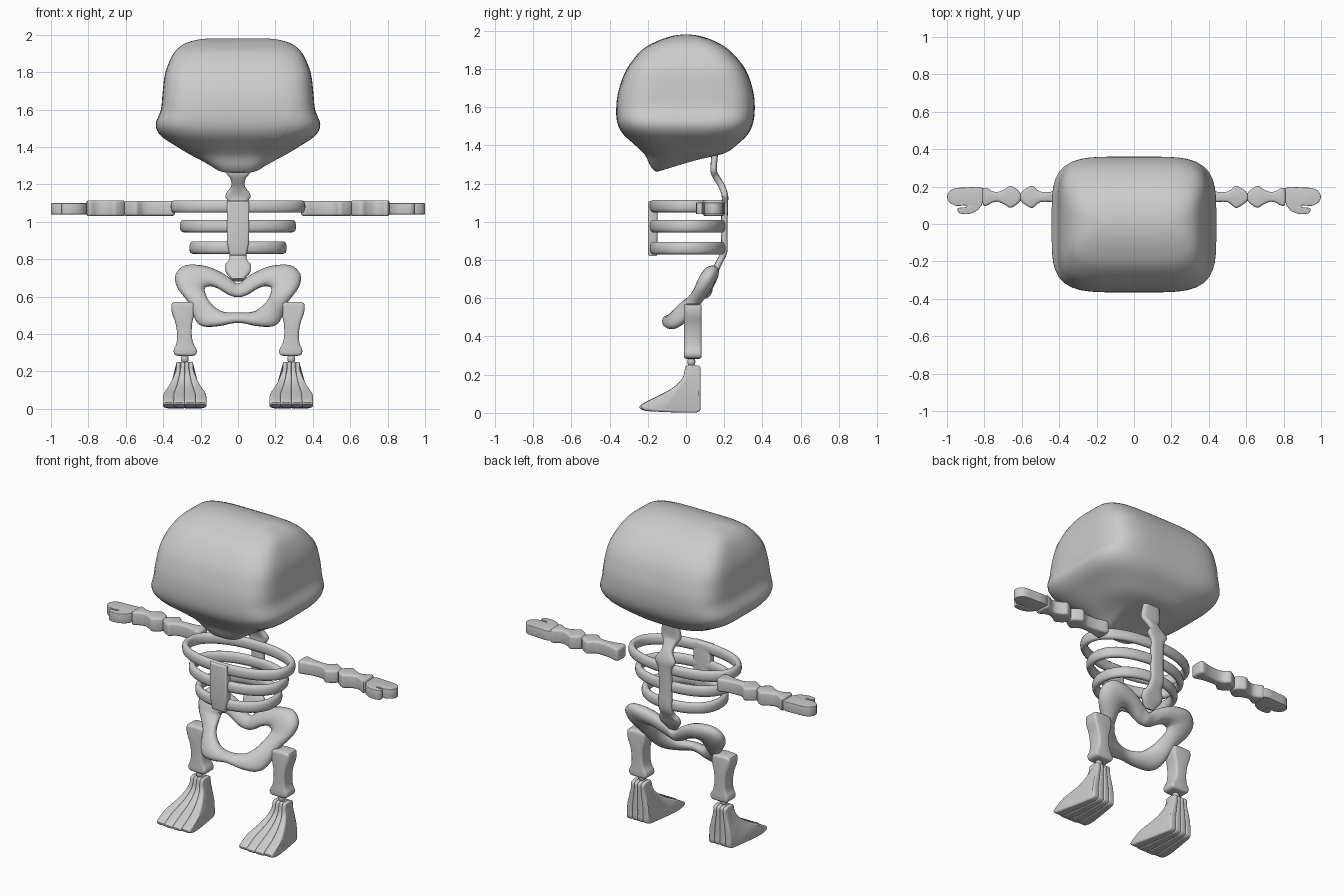
import bpy, bmesh, math
from mathutils import Vector

if "Cube" in bpy.data.objects:
    bpy.data.objects.remove(bpy.data.objects["Cube"])


def spline(pts, n=4, closed=False):
    """Catmull-Rom through tuples of any length."""
    out, m = [], len(pts)
    for i in range(m if closed else m - 1):
        q = [pts[(i + k) % m] if closed else pts[min(max(i + k, 0), m - 1)] for k in (-1, 0, 1, 2)]
        for j in range(n):
            t = j / n
            out.append(tuple(.5 * (2 * b + (c - a) * t + (2 * a - 5 * b + 4 * c - d) * t * t
                                   + (3 * b - a - 3 * c + d) * t ** 3) for a, b, c, d in zip(*q)))
    return out if closed else out + [tuple(pts[-1])]


def finish(name, bm, mirror=False, angle=40):
    bmesh.ops.recalc_face_normals(bm, faces=bm.faces)
    me = bpy.data.meshes.new(name)
    bm.to_mesh(me)
    bm.free()
    ob = bpy.data.objects.new(name, me)
    bpy.context.collection.objects.link(ob)
    smooth(ob, angle)
    if mirror:
        ob.modifiers.new("Mirror", 'MIRROR').use_mirror_merge = False
    return ob


def smooth(ob, angle):
    bpy.ops.object.select_all(action='DESELECT')
    ob.select_set(True)
    bpy.context.view_layer.objects.active = ob
    bpy.ops.object.shade_smooth_by_angle(angle=math.radians(angle))


def loft(name, rings, closed=False, angle=50):
    bm = bmesh.new()
    vs = [[bm.verts.new(p) for p in r] for r in rings]
    n = len(vs[0])
    for i in range(len(vs) if closed else len(vs) - 1):
        a, b = vs[i], vs[(i + 1) % len(vs)]
        for j in range(n):
            bm.faces.new((a[j], a[(j + 1) % n], b[(j + 1) % n], b[j]))
    if not closed:
        bm.faces.new(vs[0])
        bm.faces.new(vs[-1])
    return finish(name, bm, angle=angle)


def slab(name, outline, lo, hi, bevel, place, mirror=True):
    """Extrude a 2D outline from lo to hi, round its rims, place(a, b, c) in space."""
    bm = bmesh.new()
    bot = [bm.verts.new((a, b, lo)) for a, b in outline]
    top = [bm.verts.new((a, b, hi)) for a, b in outline]
    n = len(outline)
    for i in range(n):
        j = (i + 1) % n
        bm.faces.new((bot[i], bot[j], top[j], top[i]))
    caps = [bm.faces.new(bot), bm.faces.new(top)]
    bmesh.ops.recalc_face_normals(bm, faces=bm.faces)
    if bevel:
        edges = list({e for f in caps for e in f.edges})
        bmesh.ops.bevel(bm, geom=edges, offset=bevel, segments=3, profile=.5,
                        affect='EDGES', clamp_overlap=True)
    for v in bm.verts:
        v.co = place(*v.co)
    return finish(name, bm, mirror)


def oval(n, p):
    """Unit superellipse."""
    out = []
    for i in range(n):
        c, s = math.cos(math.tau * i / n), math.sin(math.tau * i / n)
        r = (abs(c) ** p + abs(s) ** p) ** (-1 / p)
        out.append((c * r, s * r))
    return out


# Skull: stacked rings (z front, z back, half width, y front, y back, squareness)
levels = [(1.98, 1.98, .16, -.02, .02, 3), (1.973, 1.973, .22, -.07, .07, 3.5),
          (1.95, 1.95, .29, -.14, .14, 4), (1.9, 1.9, .345, -.23, .225, 4.5),
          (1.8, 1.8, .388, -.31, .31, 5), (1.69, 1.69, .403, -.352, .35, 5),
          (1.6, 1.6, .412, -.365, .36, 5), (1.52, 1.52, .44, -.36, .352, 4.5),
          (1.46, 1.46, .412, -.33, .325, 4), (1.4, 1.41, .33, -.265, .275, 3.5),
          (1.35, 1.365, .25, -.215, .215, 3), (1.29, 1.345, .16, -.185, .15, 3),
          (1.262, 1.325, .11, -.155, .06, 3), (1.275, 1.31, .05, -.125, 0, 2.5)]
rings = []
for zf, zb, w, yf, yb, p in spline(levels, 4):
    rings.append([(w * c, (yf + yb) / 2 + (yb - yf) / 2 * s, zf + (zb - zf) * (s + 1) / 2)
                  for c, s in oval(72, p)])
skull = loft("skull", rings)

# Hollow the skull and cut the two eye openings
eye = [(.08, 1.505), (.095, 1.555), (.13, 1.61), (.18, 1.65), (.23, 1.66), (.265, 1.64),
       (.28, 1.59), (.27, 1.53), (.24, 1.47), (.2, 1.44), (.13, 1.445), (.09, 1.465)]
shell = skull.modifiers.new("Shell", 'SOLIDIFY')
shell.thickness, shell.offset = .006, -1
cutters = []
for side in (-1, 1):
    c = slab("eye_cutter", spline(eye, 4, True), -.6, -.1, 0,
             lambda a, b, c: Vector((side * a, c, b)), mirror=False)
    c.hide_render = True
    cutters.append(c)
    cut = skull.modifiers.new("Eye", 'BOOLEAN')
    cut.object, cut.operation, cut.solver = c, 'DIFFERENCE', 'EXACT'
bpy.context.view_layer.objects.active = skull
for m in list(skull.modifiers):
    bpy.ops.object.modifier_apply(modifier=m.name)
for c in cutters:
    bpy.data.objects.remove(c)
smooth(skull, 50)

# Spine: flat column (y, z, half width)
path = spline([(.15, 1.35, .055), (.145, 1.27, .065), (.158, 1.235, .042), (.185, 1.19, .036),
               (.203, 1.14, .068), (.203, 1.09, .045), (.2, .97, .042), (.2, .85, .045),
               (.18, .8, .046), (.165, .77, .068), (.15, .735, .066), (.125, .69, .03)], 4)
rings = []
for i, (y, z, w) in enumerate(path):
    a, b = path[max(i - 1, 0)], path[min(i + 1, len(path) - 1)]
    t = Vector((b[0] - a[0], b[1] - a[1])).normalized()
    rings.append([(w * c, y - t.y * .017 * s, z + t.x * .017 * s) for c, s in oval(20, 4)])
loft("spine", rings)

# Rib hoops
for k, (z, w) in enumerate([(1.082, .36), (.977, .31), (.862, .26)]):
    hoop = [[((w - .02 + .02 * c) * x, .008 + (.178 + .02 * c) * y, z + .033 * s)
             for c, s in oval(16, 2.5)] for x, y in oval(64, 2.2)]
    loft(f"rib_{k + 1}", hoop, closed=True)

# Sternum
slab("sternum", [(-.06, 1.11), (.06, 1.11), (.06, .9), (.045, .82), (-.045, .82), (-.06, .9)],
     -.2, -.15, .012, lambda a, b, c: Vector((a, c, b)), mirror=False)

# Pelvis: tube between outer and inner outline (outer x, z, inner x, z, y, half depth)
half = [(0, .46, 0, .515, -.09, .035), (.1, .443, .08, .52, -.075, .042),
        (.18, .44, .13, .55, -.05, .045), (.225, .47, .16, .585, -.015, .045),
        (.26, .56, .175, .62, .045, .045), (.325, .65, .178, .64, .085, .046),
        (.333, .72, .17, .652, .105, .048), (.28, .768, .14, .655, .12, .048),
        (.18, .765, .1, .64, .118, .045), (.1, .735, .06, .615, .11, .04),
        (.05, .705, .03, .602, .105, .035), (0, .67, 0, .597, .105, .032)]
hoop = half + [(-a, b, -c, d, y, h) for a, b, c, d, y, h in half[-2:0:-1]]
rings = []
for ox, oz, ix, iz, y, h in spline(hoop, 4, True):
    o, i = Vector((ox, y, oz)), Vector((ix, y, iz))
    tilt = (oz - iz) * .3  # lean the section along the pelvis slope
    mid, arm = (o + i) / 2, (o - i) / 2 + Vector((0, tilt * .5, 0))
    rings.append([mid + arm * c + Vector((0, h * s, 0)) for c, s in oval(16, 2.2)])
loft("pelvis", rings, closed=True, angle=70)


def bone(pts):
    """Closed symmetric outline from (position, half width)."""
    return spline(list(pts) + [(t, -w) for t, w in reversed(pts)], 3, True)


# Arms
arm = lambda a, b, c: Vector((a, .145 + b, c))
slab("upper_arm", bone([(.34, .03), (.36, .045), (.42, .03), (.5, .028), (.54, .058),
                        (.565, .052), (.607, .02)]), 1.032, 1.112, .018, arm)
slab("forearm", bone([(.607, .02), (.64, .05), (.665, .058), (.69, .042), (.73, .026),
                      (.76, .032), (.785, .046), (.808, .04)]), 1.03, 1.115, .018, arm)
hand = [(.805, .19), (.9, .195), (.968, .188), (.998, .155), (.99, .12), (.95, .097), (.9, .1),
        (.9, .09), (.942, .084), (.93, .056), (.865, .058), (.815, .1)]
slab("hand", spline(hand, 3, True), 1.04, 1.1, .012, lambda a, b, c: Vector((a, b, c)))

# Thighs
slab("thigh", bone([(.57, .045), (.55, .062), (.51, .06), (.46, .045), (.4, .039), (.35, .045),
                    (.32, .06), (.297, .06), (.284, .04)]), -.01, .082, .02,
     lambda a, b, c: Vector((.288 + b + (a - .43) * .05, c, a)))

# Knee studs
bm = bmesh.new()
bmesh.ops.create_uvsphere(bm, u_segments=16, v_segments=10, radius=.021)
for v in bm.verts:
    v.co = Vector((v.co.x + .285, v.co.y + .028, v.co.z * 1.3 + .268))
finish("knee", bm, True, 60)

# Feet: four fanned toe slabs sharing one side profile
side_profile = spline([(.07, .245), (.075, .2), (.075, .06), (.07, .008), (0, .002), (-.12, .005),
                       (-.22, .012), (-.248, .035), (-.19, .07), (-.08, .125), (-.02, .18),
                       (-.005, .235), (.01, .25)], 3, True)
for k in range(4):
    off = k - 1.5
    reach = 1 - .03 * abs(off)

    def fan(y, z, u):
        front = min(max((.08 - y) / .25, 0), 1)
        drop = min(max((.21 - z) / .12, 0), 1)
        s = .0225 + .035 * drop * (.4 + .6 * front)
        return Vector((.285 + (off + u / .05) * s, y * reach if y < 0 else y, max(z, 0)))

    slab(f"foot_toe_{k + 1}", side_profile, -.0265, .0265, .013, fan)
